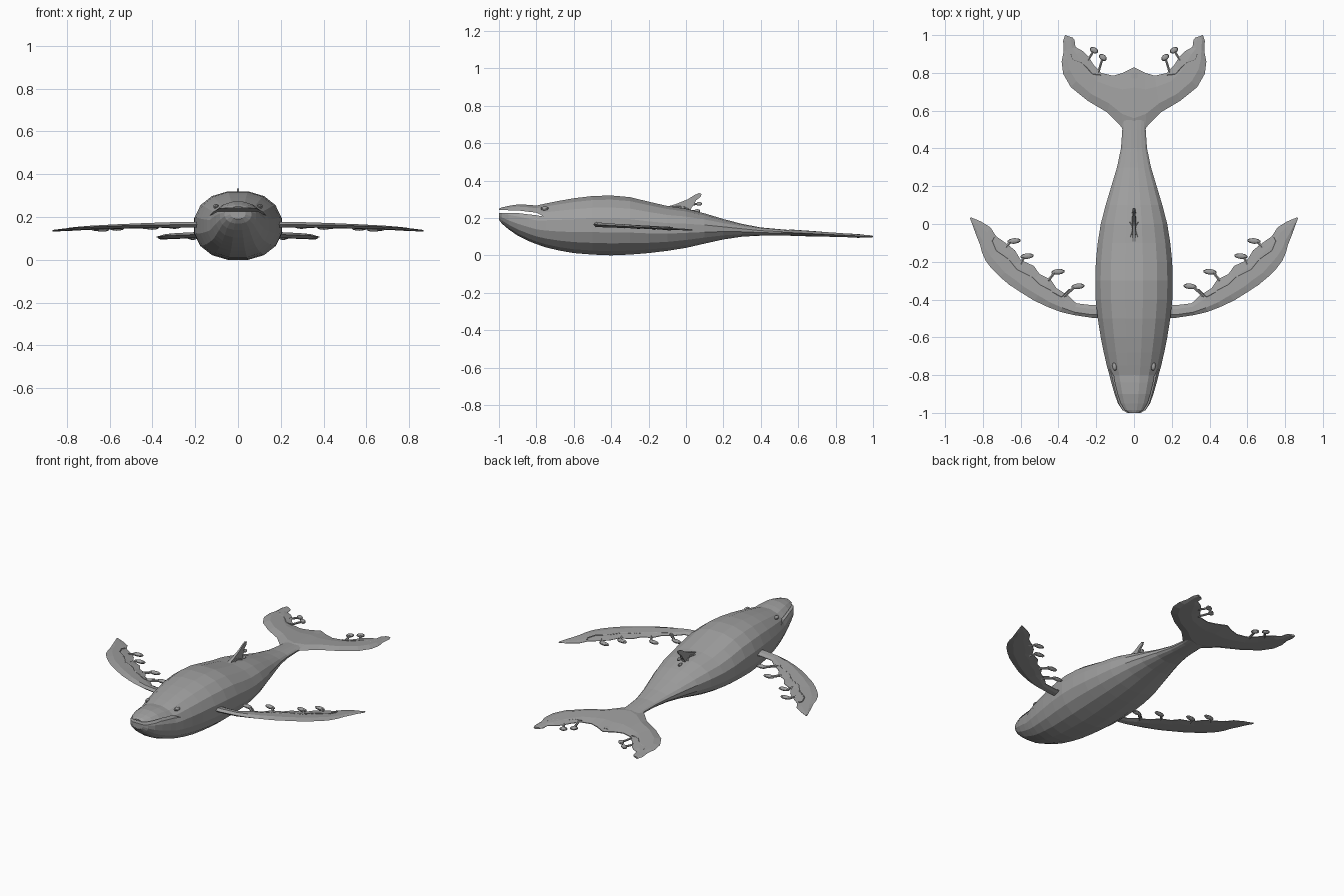
import bpy, bmesh, math
from mathutils import Vector, Matrix

if "Cube" in bpy.data.objects:
    bpy.data.objects.remove(bpy.data.objects["Cube"])

grey = bpy.data.materials.new("whale grey")
grey.diffuse_color = (0.35, 0.35, 0.35, 1)
grey.use_nodes = True
grey.node_tree.nodes["Principled BSDF"].inputs["Base Color"].default_value = grey.diffuse_color


def make_object(name, bm, mirror=False):
    bmesh.ops.recalc_face_normals(bm, faces=bm.faces)
    mesh = bpy.data.meshes.new(name)
    bm.to_mesh(mesh)
    bm.free()
    mesh.materials.append(grey)
    ob = bpy.data.objects.new(name, mesh)
    bpy.context.collection.objects.link(ob)
    if mirror:
        ob.modifiers.new("mirror", 'MIRROR').use_axis[0] = True
    return ob


def loft(bm, sections, cap_start=True, cap_end=True):
    """Skin a series of equal-length loops."""
    rings = [[bm.verts.new(p) for p in s] for s in sections]
    n = len(rings[0])
    for a, b in zip(rings, rings[1:]):
        for i in range(n):
            j = (i + 1) % n
            bm.faces.new((a[i], a[j], b[j], b[i]))
    if cap_start:
        bm.faces.new(rings[0])
    if cap_end:
        bm.faces.new(rings[-1])


def tube(bm, points, radius, sides=6):
    """Slim rod through a list of points."""
    for p, q in zip(points, points[1:]):
        p, q = Vector(p), Vector(q)
        d = q - p
        m = Matrix.Translation((p + q) / 2) @ d.to_track_quat('Z', 'Y').to_matrix().to_4x4()
        bmesh.ops.create_cone(bm, cap_ends=True, segments=sides, radius1=radius,
                              radius2=radius, depth=d.length, matrix=m)


def ellipsoid(bm, centre, size, turn=0):
    m = (Matrix.Translation(centre) @ Matrix.Rotation(turn, 4, 'Z')
         @ Matrix.Diagonal((*size, 1)))
    bmesh.ops.create_uvsphere(bm, u_segments=10, v_segments=6, radius=1, matrix=m)


def blade(bm, pairs, height, thick, cap_start):
    """Lens-section fin between paired leading and trailing edge points."""
    sections = []
    last = len(pairs) - 1
    for k, (lead, trail) in enumerate(pairs):
        t = thick[0] + (thick[1] - thick[0]) * k / last
        loop = []
        for f, h in ((0, 0), (.25, t), (.7, t * .8), (1, .15 * t), (1, -.15 * t),
                     (.7, -t * .8), (.25, -t)):
            x = lead[0] + (trail[0] - lead[0]) * f
            y = lead[1] + (trail[1] - lead[1]) * f
            loop.append((x, y, height(y) + h))
        sections.append(loop)
    loft(bm, sections, cap_start)


# body: y, half width, top, bottom
stations = [
    (-1.0, .035, .25, .19), (-.985, .062, .256, .17), (-.95, .085, .264, .14),
    (-.9, .103, .272, .105), (-.84, .12, .27, .076), (-.8, .13, .266, .06),
    (-.75, .144, .277, .043), (-.68, .16, .291, .026), (-.6, .176, .305, .012),
    (-.5, .192, .317, .004), (-.4, .203, .32, 0), (-.3, .205, .311, .004),
    (-.2, .202, .287, .012), (-.1, .192, .264, .024), (0, .176, .249, .04),
    (.1, .15, .224, .063), (.2, .12, .194, .085), (.3, .09, .168, .1),
    (.4, .069, .149, .105), (.5, .062, .14, .106), (.6, .068, .131, .106),
    (.7, .055, .125, .105), (.8, .02, .117, .105)]
SIDES = 16
bm = bmesh.new()
rings = []
for y, w, top, low in stations:
    mid, half = (top + low) / 2, (top - low) / 2
    ring = []
    for i in range(SIDES):
        a = 2 * math.pi * (i + .5) / SIDES
        c, s = math.cos(a), math.sin(a)
        # stretched so the flat facets reach the full width and height
        ring.append((w * math.copysign(min(1, abs(c) * 1.02) ** .9, c), y,
                     mid + half * math.copysign(min(1, abs(s) * 1.02) ** .9, s)))
    rings.append(ring)
loft(bm, rings)
body = make_object("body", bm)

# mouth slit, cut as a wedge narrowing to the corner of the lips
bm = bmesh.new()
wedge = [(-1.05, .243), (-.9, .24), (-.8, .228), (-.76, .207), (-.8, .214), (-.9, .226),
         (-1.05, .226)]
loft(bm, [[(x, y, z) for y, z in wedge] for x in (-.3, .3)])
cutter = make_object("mouth_cutter", bm)
cutter.hide_render = True
cut = body.modifiers.new("mouth", 'BOOLEAN')
cut.operation = 'DIFFERENCE'
cut.solver = 'EXACT'
cut.object = cutter
bpy.context.view_layer.objects.active = body
bpy.ops.object.modifier_apply(modifier=cut.name)
bpy.data.objects.remove(cutter)

# eyes
bm = bmesh.new()
ellipsoid(bm, (.103, -.755, .25), (.012, .022, .011), -.2)
make_object("eye", bm, True)


# flippers
def flipper_z(y):
    return .165 - .055 * (y + .5)


bm = bmesh.new()
blade(bm, [((.14, -.495), (.14, -.43)), ((.22, -.497), (.22, -.43)),
           ((.32, -.482), (.305, -.42)), ((.39, -.465), (.35, -.378)),
           ((.455, -.44), (.41, -.34)), ((.53, -.405), (.44, -.295)),
           ((.61, -.355), (.5, -.265)), ((.66, -.322), (.53, -.222)),
           ((.71, -.28), (.6, -.19)), ((.755, -.235), (.63, -.14)),
           ((.785, -.195), (.68, -.1)), ((.805, -.15), (.73, -.065)),
           ((.815, -.11), (.76, -.018)), ((.835, -.06), (.81, .013)),
           ((.868, .03), (.862, .035))], flipper_z, (.014, .004), True)
make_object("flipper", bm, True)

# raised creases on the flipper
bm = bmesh.new()
for crease in ([(.34, -.345), (.385, -.385), (.43, -.36)],
               [(.44, -.35), (.5, -.32), (.54, -.28)],
               [(.55, -.275), (.62, -.24), (.66, -.19)],
               [(.665, -.185), (.73, -.14), (.75, -.09), (.74, -.07)]):
    tube(bm, [(x, y, flipper_z(y) + .006) for x, y in crease], .004)
make_object("flipper_crease", bm, True)

# knobs growing from the trailing edge of the flipper
bm = bmesh.new()
for x, y, ex, ey in ((.297, -.33, .37, -.385), (.402, -.253, .455, -.3),
                     (.566, -.17, .6, -.215), (.635, -.09, .68, -.125)):
    z = flipper_z(y)
    ellipsoid(bm, (x, y, z), (.036, .015, .011), -.1)
    tube(bm, [(x + .015, y, z), (ex, ey, flipper_z(ey))], .008)
make_object("flipper_knob", bm, True)


# tail flukes
def fluke_z(y):
    return .124 - .048 * (y - .5)


bm = bmesh.new()
blade(bm, [((0, .47), (0, .83)), ((.063, .51), (.06, .8)), ((.14, .59), (.11, .785)),
           ((.245, .652), (.175, .8)), ((.335, .725), (.215, .845)),
           ((.375, .795), (.24, .885)), ((.383, .86), (.27, .915)),
           ((.372, .915), (.31, .937)), ((.375, .97), (.315, .975)),
           ((.365, 1.0), (.325, .987))], fluke_z, (.017, .006), False)
make_object("tail_fluke", bm, True)

# knobs and creases on the flukes
bm = bmesh.new()
for x, y, ex, ey, turn in ((.165, .882, .19, .8, .7), (.212, .92, .245, .865, .5)):
    z = fluke_z(y)
    ellipsoid(bm, (x, y, z), (.024, .016, .011), turn)
    tube(bm, [(x, y, z), (ex, ey, fluke_z(ey))], .007)
tube(bm, [(x, y, fluke_z(y) + .006) for x, y in
          ((.175, .79), (.22, .795), (.25, .83), (.28, .855), (.325, .87), (.335, .9))], .0035)
make_object("fluke_knob", bm, True)

# dorsal fin: slim hooked profile
bm = bmesh.new()
profile = [(-.12, .255), (-.06, .272), (.01, .3), (.045, .322), (.07, .333), (.084, .328),
           (.078, .312), (.055, .295), (.045, .275), (.03, .255), (.02, .23), (-.08, .23)]
loft(bm, [[(x * max(.35, min(1, (.34 - z) / .08)), y, z) for y, z in profile]
          for x in (-.011, .011)])
make_object("dorsal_fin", bm)

# knobs behind the dorsal fin and its splayed roots
bm = bmesh.new()
for y, z in ((.07, .275), (.06, .237)):
    ellipsoid(bm, (0, y, z), (.01, .016, .01))
    tube(bm, [(0, y, z), (0, .02, z - .003)], .006)
for side in (-1, 1):
    tube(bm, [(0, -.005, .262), (side * .02, -.07, .256)], .005)
    tube(bm, [(0, -.02, .262), (side * .02, .01, .245)], .005)
make_object("dorsal_knob", bm)
